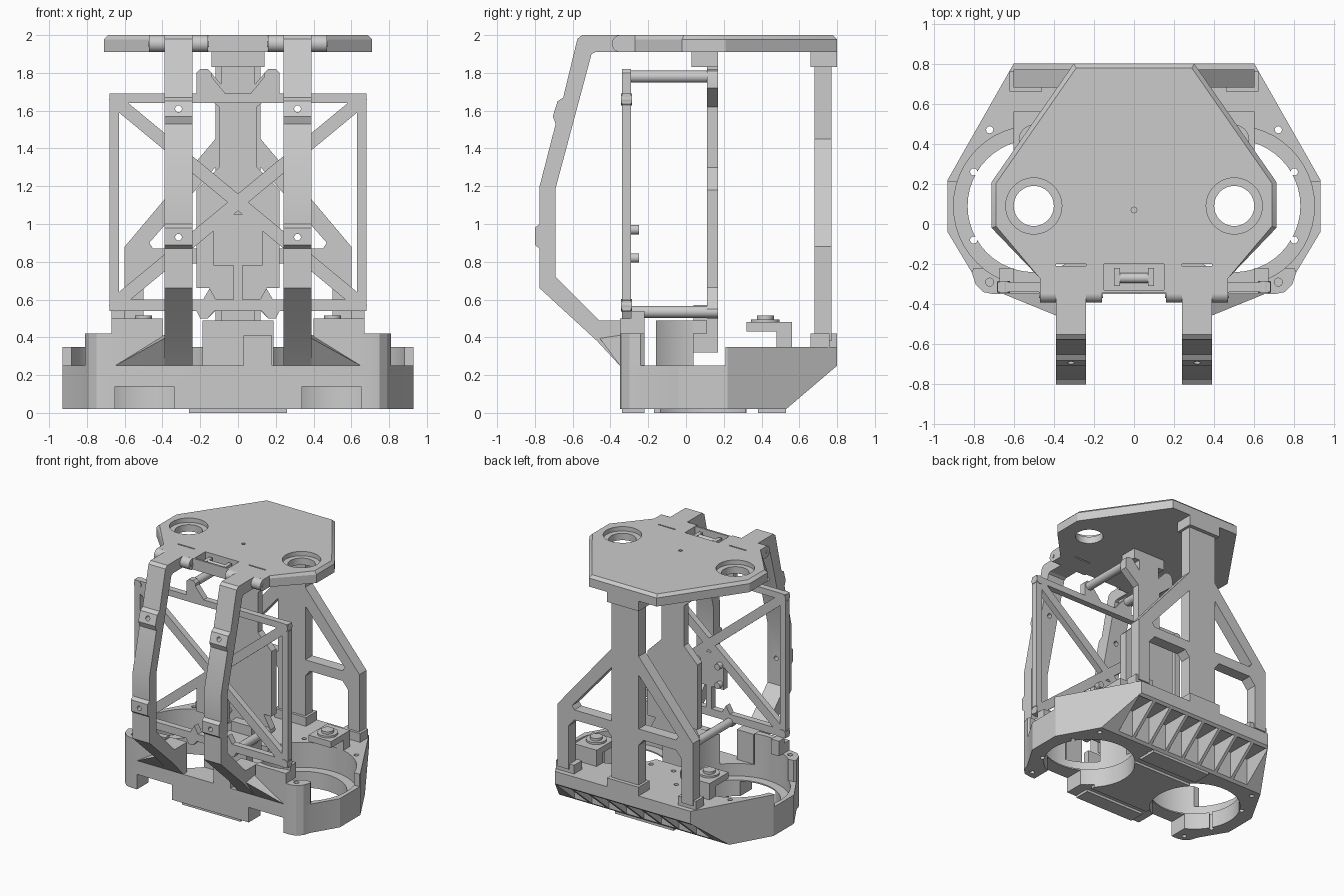
import bpy, bmesh, math
from mathutils import Vector, Matrix

old = bpy.data.objects.get("Cube")
if old:
    bpy.data.objects.remove(old, do_unlink=True)

made = []


def finish(name, bm, mirror=False):
    bmesh.ops.recalc_face_normals(bm, faces=bm.faces)
    mesh = bpy.data.meshes.new(name)
    bm.to_mesh(mesh)
    bm.free()
    ob = bpy.data.objects.new(name, mesh)
    bpy.context.collection.objects.link(ob)
    made.append(ob)
    if mirror:
        ob.modifiers.new("Mirror", 'MIRROR').use_mirror_merge = False
    return ob


def place(axis, u, v, w):
    return {'x': (w, u, v), 'y': (u, w, v), 'z': (u, v, w)}[axis]


def prism(name, loops, axis, lo, hi, mirror=False):
    """Extrude one or more outlines along an axis."""
    bm = bmesh.new()
    for pts in loops:
        a = [bm.verts.new(place(axis, u, v, lo)) for u, v in pts]
        b = [bm.verts.new(place(axis, u, v, hi)) for u, v in pts]
        bm.faces.new(a)
        bm.faces.new(b)
        for i in range(len(a)):
            j = (i + 1) % len(a)
            bm.faces.new((a[i], a[j], b[j], b[i]))
    return finish(name, bm, mirror)


def rect(u0, u1, v0, v1):
    return [(u0, v0), (u1, v0), (u1, v1), (u0, v1)]


def disc(u, v, r, n=48):
    return [(u + r * math.cos(t * math.tau / n), v + r * math.sin(t * math.tau / n)) for t in range(n)]


def bar(a, b, width):
    a, b = Vector(a), Vector(b)
    d = (b - a).normalized() * width / 2
    n = Vector((-d.y, d.x))
    return [a + n, b + n, b - n, a - n]


def sym(half):
    """Complete a right-hand outline across x = 0."""
    return half + [(-u, v) for u, v in reversed(half)]


def both(loop):
    return [loop, [(-u, v) for u, v in loop]]


def box(name, x0, x1, y0, y1, z0, z1, mirror=False):
    return prism(name, [rect(x0, x1, y0, y1)], 'z', z0, z1, mirror)


def apply_bool(ob, tool, op='DIFFERENCE'):
    m = ob.modifiers.new("Bool", 'BOOLEAN')
    m.object, m.operation, m.solver = tool, op, 'EXACT'
    bpy.context.view_layer.objects.active = ob
    for mod in list(ob.modifiers):
        bpy.ops.object.modifier_apply(modifier=mod.name)
    made.remove(tool)
    bpy.data.objects.remove(tool, do_unlink=True)


def cut(ob, loops, axis, lo, hi):
    apply_bool(ob, prism("cutter", loops, axis, lo, hi))


RING = (0.5, 0.09)

# Base: side profile trimmed to the plan outline
base = prism("base", [[(-.35, .02), (.53, .02), (.8, .25), (.8, .35), (.21, .35), (.21, .25), (-.35, .25)]],
             'x', -1, 1)
plan = sym([(.6, .8), (.93, .22), (.93, -.04), (.81, -.24), (.79, -.3), (.75, -.34), (.7, -.35)])
apply_bool(base, prism("plan", [plan], 'z', -1, 1), 'INTERSECT')
cut(base, both(disc(*RING, .33)), 'z', -1, 1)
cut(base, both(disc(*RING, .4)), 'z', .15, 1)
cut(base, both(rect(.34, .65, .0, .14)), 'y', -.5, -.1)
# Pockets between the underside ribs
cut(base, [rect(-.61 + i * .155, -.48 + i * .155, .55, .78) for i in range(8)], 'z', -.1, .25)
# Bolt holes
bolts = [(.72, .47), (.8, .26), (.8, -.08), (.72, -.29), (.25, .48), (.1, .3)]
cut(base, [l for p in bolts for l in both(disc(*p, .018, 12))], 'z', -.1, .6)

# Raised pads on the underside
foot = prism("underside_pads", [rect(-.26, .26, -.34, -.22), rect(-.26, .26, -.17, .32), rect(-.26, .26, .38, .53)],
             'z', 0, .03)
cut(foot, both(disc(*RING, .33)), 'z', -1, 1)

# Front corner posts, frame brackets and centre block, hollowed by the rings
post = prism("corner_post", [[(.62, -.35), (.7, -.35), (.75, -.34), (.79, -.3), (.81, -.24), (.8, -.22), (.62, -.22)]],
             'z', .25, .42, True)
bracket = prism("frame_bracket", [rect(.4, .67, -.35, -.22)], 'z', .25, .5, True)
block = prism("centre_block", [rect(-.24, .24, -.16, .04)], 'z', .25, .49)
for ob in (post, bracket, block):
    cut(ob, both(disc(*RING, .4)), 'z', -1, 1)
cut(post, both(disc(.72, -.29, .02, 16)), 'z', .3, 1)
box("block_ledge", -.1, .1, .03, .11, .42, .49)
box("bracket_tab", .6, .67, -.29, -.22, .42, .54, True)
box("panel_foot", -.09, .09, .04, .17, .32, .57)
box("front_block", .03, .18, -.35, -.3, .25, .41)

# Cushioned pads on the rear deck
box("pad_post", .4, .6, .48, .56, .35, .45, True)
box("pad_plate", .4, .6, .32, .56, .43, .48, True)
prism("pad_rim", [disc(.5, .42, .075, 32)], 'z', .47, .495, True)
prism("pad_dome", [disc(.5, .42, .045, 32)], 'z', .48, .515, True)

# Rear tower
tower = prism("rear_tower", [sym([(.12, 1.86), (.12, 1.45), (.6, .88), (.6, .38), (.12, .38)])], 'y', .68, .77)
cut(tower, both([(.12, 1.3), (.12, .87), (.45, .87), (.47, .9)]), 'y', 0, 1)
cut(tower, both([(.12, .3), (.5, .3), (.5, .73), (.45, .79), (.16, .79), (.12, .74)]), 'y', 0, 1)
box("tower_cap", -.14, .14, .66, .8, 1.83, 1.92)
box("tower_foot", -.14, .14, .66, .8, .34, .42)
box("leg_foot", .46, .62, .66, .76, .34, .42, True)

# Inner panel with its prongs
prism("inner_panel", [sym([
    (.09, 1.86), (.09, 1.74), (.15, 1.81), (.18, 1.82), (.21, 1.81), (.22, 1.78), (.22, 1.72), (.1, 1.62),
    (.1, 1.3), (.22, 1.18), (.22, .66), (.15, .66), (.21, .55), (.2, .51), (.16, .5), (.09, .57), (.09, .32)])],
    'y', .11, .17)
box("panel_cap", -.14, .14, .03, .17, 1.83, 1.92)

# Braced front frame
edges = [rect(-.68, .68, 1.64, 1.69), rect(-.68, .68, .54, .6)]
edges += both(rect(.63, .68, .54, 1.69))
edges += both(bar((.66, 1.66), (-.66, .57), .07))
edges += [rect(-.13, .13, .78, 1.05), rect(-.025, .025, .57, .8)]
edges += both([(.14, 1.66), (.14, 1.8), (.16, 1.82), (.2, 1.82), (.22, 1.8), (.22, 1.66)])
edges += both([(.14, 1.78), (.14, 1.67), (.05, 1.67)])
edges += both([(.1, .57), (.16, .5), (.2, .5), (.22, .54), (.15, .66)])
prism("front_frame", edges, 'y', -.34, -.29)
corners = [l for z in (.57, 1.66) for l in both(disc(.65, z, .032, 24))]
prism("frame_bosses", corners, 'y', -.345, -.285)
studs = [l for z in (.82, .97) for l in both(disc(.1, z, .025, 16))]
prism("frame_standoffs", studs, 'y', -.3, -.25)
prism("upper_rod", [disc(.18, 1.78, .032, 24)], 'y', -.34, .17, True)
prism("lower_rod", [disc(.18, .535, .032, 24)], 'y', -.34, .17, True)

# Top plate, chamfered around the back and sides
plate = prism("top_plate", [sym([(.3, .8), (.71, .21), (.71, -.02), (.47, -.27), (.47, -.345)])], 'z', 1.91, 2)
bm = bmesh.new()
bm.from_mesh(plate.data)
rim = [e for e in bm.edges if all(v.co.z > 1.99 and v.co.y > -.3 for v in e.verts)]
bmesh.ops.bevel(bm, geom=rim, offset=.022, segments=1, affect='EDGES')
bm.to_mesh(plate.data)
bm.free()
cut(plate, both(disc(*RING, .1)), 'z', 1.8, 2.1)
cut(plate, both(disc(*RING, .14)), 'z', 1.965, 2.1)
cut(plate, both(rect(.24, .39, -.5, -.2)), 'z', 1.8, 2.1)
cut(plate, [rect(-.15, .15, -.33, -.2)], 'z', 1.94, 2.1)
cut(plate, [disc(0, .07, .015, 8)], 'z', 1.96, 2.1)
box("latch_cheeks", .07, .1, -.31, -.22, 1.93, 1.98, True)
prism("latch_pin", [disc(-.27, 1.955, .025, 20)], 'x', -.1, .1)
for i, (x0, x1) in enumerate(((.16, .24), (.39, .47))):
    prism(f"hinge_knuckle_{i + 1}", [disc(-.347, 1.955, .045, 32)], 'x', x0, x1, True)
prism("hinge_pin", [disc(-.355, 1.952, .015, 16)], 'x', .155, .475, True)

# Curved arms with raised bosses
arm = prism("arm", [[
    (-.21, 2), (-.55, 2), (-.575, 1.98), (-.65, 1.67), (-.68, 1.65), (-.705, 1.57), (-.69, 1.53),
    (-.775, 1.2), (-.775, 1.0), (-.8, .98), (-.8, .89), (-.775, .87), (-.775, .66), (-.47, .38),
    (-.35, .25), (-.3, .25), (-.3, .49), (-.46, .49), (-.69, .72), (-.69, 1.19),
    (-.5, 1.9), (-.48, 1.91), (-.21, 1.91)]], 'x', .24, .39, True)
cut(arm, [l for z in (.93, 1.61) for l in both(disc(.315, z, .018, 16))], 'y', -1, -.4)

# Sloped gussets beside the arm feet
bm = bmesh.new()
for co in ((.38, -.46, .4), (.38, -.35, .25), (.38, -.33, .42), (.65, -.35, .25), (.38, -.33, .25)):
    bm.verts.new(co)
bmesh.ops.convex_hull(bm, input=bm.verts)
finish("arm_gusset", bm, True)

# Smooth the round parts while keeping edges crisp
bpy.ops.object.select_all(action='DESELECT')
for ob in made:
    ob.select_set(True)
bpy.context.view_layer.objects.active = base
bpy.ops.object.shade_smooth_by_angle(angle=math.radians(25))
